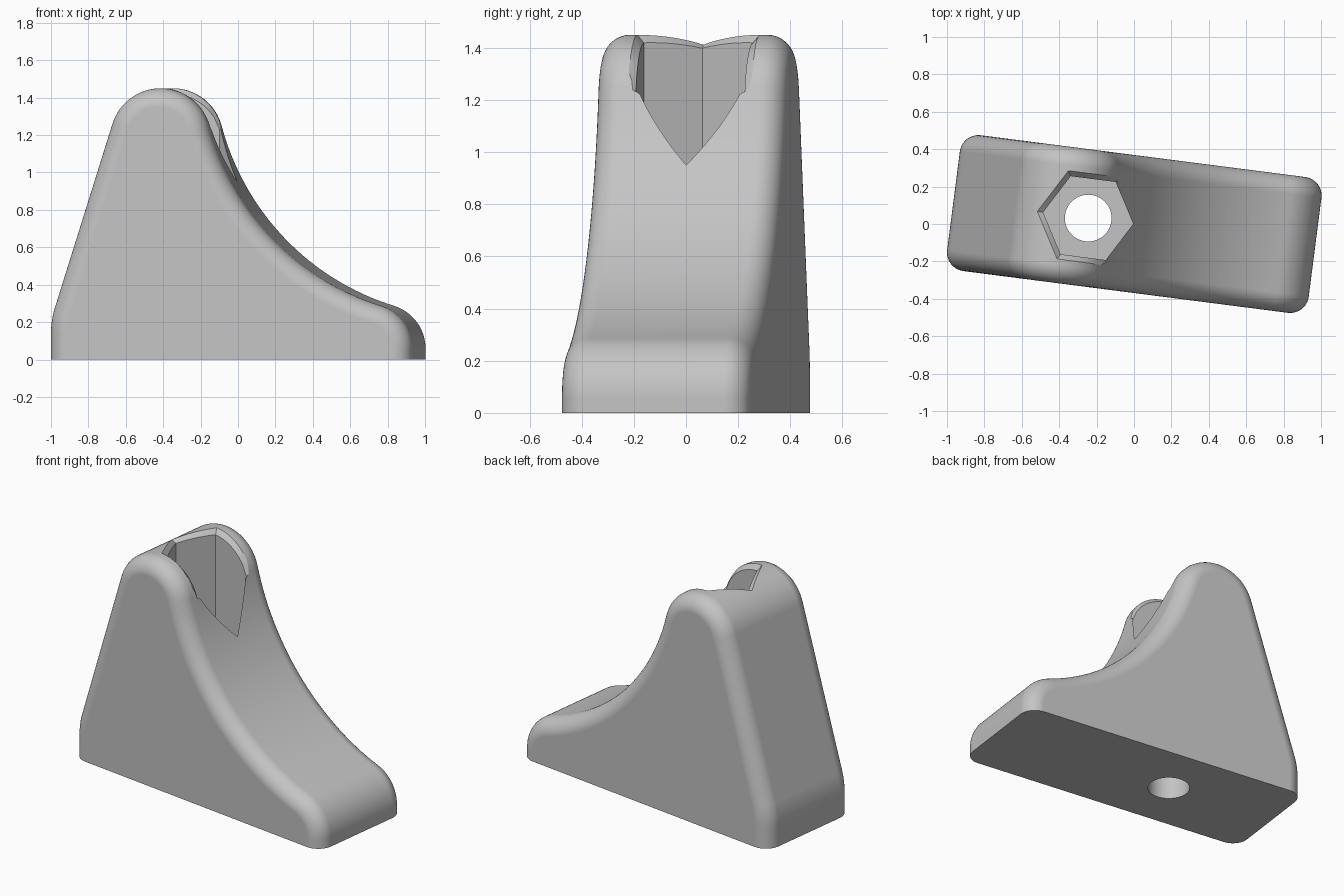
import bpy, bmesh
from math import sin, cos, radians, sqrt, pi
from mathutils import Vector

if "Cube" in bpy.data.objects:
    bpy.data.objects.remove(bpy.data.objects["Cube"])

HALF_WIDTH, FILLET = 0.366, 0.1
CREST_X, CREST_Z, CREST_R = -0.384, 1.18, 0.27
POCKET_X, POCKET_R, POCKET_FLOOR = -0.247, 0.243, 0.4
TURN = radians(-7.33)

grey = bpy.data.materials.new("light_grey")
grey.use_nodes = True
grey.diffuse_color = (0.55, 0.55, 0.55, 1)
grey.node_tree.nodes["Principled BSDF"].inputs["Base Color"].default_value = (0.55, 0.55, 0.55, 1)


def loft(name, rings):
    """Closed solid through matching rings of points."""
    bm = bmesh.new()
    loops = [[bm.verts.new(p) for p in ring] for ring in rings]
    for a, b in zip(loops, loops[1:]):
        for i in range(len(a)):
            j = (i + 1) % len(a)
            bm.faces.new((a[i], a[j], b[j], b[i]))
    bm.faces.new(loops[0])
    bm.faces.new(loops[-1])
    bmesh.ops.recalc_face_normals(bm, faces=bm.faces)
    mesh = bpy.data.meshes.new(name)
    bm.to_mesh(mesh)
    bm.free()
    obj = bpy.data.objects.new(name, mesh)
    bpy.context.collection.objects.link(obj)
    obj.rotation_euler.z = TURN
    return obj


# Side profile: tangent arcs, stored as (point, outward normal)
def arc(cx, cz, r, start, end, steps, side=1):
    points = []
    for i in range(steps + 1):
        t = radians(start + (end - start) * i / steps)
        n = Vector((cos(t), sin(t)))
        points.append((Vector((cx, cz)) + n * r, n * side))
    return points


SWEEP_R, TOE_R = 1.38, 0.24
sweep = Vector((CREST_X, CREST_Z)) + (CREST_R + SWEEP_R) * Vector((cos(radians(15)), sin(radians(15))))
toe = sweep + (SWEEP_R + TOE_R) * Vector((cos(radians(253)), sin(radians(253))))
profile = [(Vector((-0.973, 0)), Vector((-1, 0)))]
profile += arc(-0.513, 0.14, 0.46, 180, 162.5, 6)
profile += arc(CREST_X, CREST_Z, CREST_R, 162.5, 15, 32)
profile += arc(sweep.x, sweep.y, SWEEP_R, 195, 253, 32, -1)[1:]
profile += arc(toe.x, toe.y, TOE_R, 73, 0, 16)[1:]
profile.append((Vector((toe.x + TOE_R, 0)), Vector((1, 0))))

# Body: profile swept across the width with rounded side edges
steps = 10
angles = [pi / 2 * i / steps for i in range(steps + 1)]
sections = [(-(HALF_WIDTH - FILLET + FILLET * sin(a)), FILLET * (1 - cos(a))) for a in reversed(angles)]
sections += [(-y, d) for y, d in reversed(sections)]
rings = []
for y, inset in sections:
    flat = [p - n * inset for p, n in profile]
    rings.append([(q.x, y, q.y) for q in flat])
body = loft("wedge_body", rings)
body.data.materials.append(grey)


# Hexagonal pocket, with a chamfered rim that follows the crest
def crest_height(x):
    return CREST_Z + sqrt(max(CREST_R ** 2 - (x - CREST_X) ** 2, 0.005))


corners = [Vector((cos(k * pi / 3), sin(k * pi / 3))) * POCKET_R for k in range(6)]
outline = []
for k in range(6):
    for i in range(8):
        t = i / 8
        grow = 1.15
        if k == 0:
            grow = 1 + 0.15 * t
        elif k == 5:
            grow = 1.15 - 0.15 * t
        outline.append((corners[k].lerp(corners[(k + 1) % 6], t), grow))

floor, lower, upper, top = [], [], [], []
for p, grow in outline:
    q = p * grow
    x, y = POCKET_X + p.x, p.y
    gx, gy = POCKET_X + q.x, q.y
    floor.append((x, y, POCKET_FLOOR))
    lower.append((x, y, crest_height(x) - 0.03))
    upper.append((gx, gy, crest_height(gx) + 0.005))
    top.append((gx, gy, 1.7))
pocket = loft("pocket_cutter", [floor, lower, upper, top])

# Round bolt hole through the base
hole_rings = [[(POCKET_X + 0.125 * cos(i * pi / 24), 0.125 * sin(i * pi / 24), z)
               for i in range(48)] for z in (-0.2, POCKET_FLOOR + 0.1)]
hole = loft("hole_cutter", hole_rings)

bpy.context.view_layer.objects.active = body
body.select_set(True)
for cutter in (pocket, hole):
    cutter.hide_render = True
    mod = body.modifiers.new("cut", "BOOLEAN")
    mod.operation = "DIFFERENCE"
    mod.solver = "EXACT"
    mod.object = cutter
    bpy.context.view_layer.update()
    bpy.ops.object.modifier_apply(modifier=mod.name)
    bpy.data.objects.remove(cutter)

# Smooth curves, crisp pocket edges
bpy.ops.object.shade_smooth_by_angle(angle=radians(25))
weighted = body.modifiers.new("even_shading", "WEIGHTED_NORMAL")
weighted.keep_sharp = True
